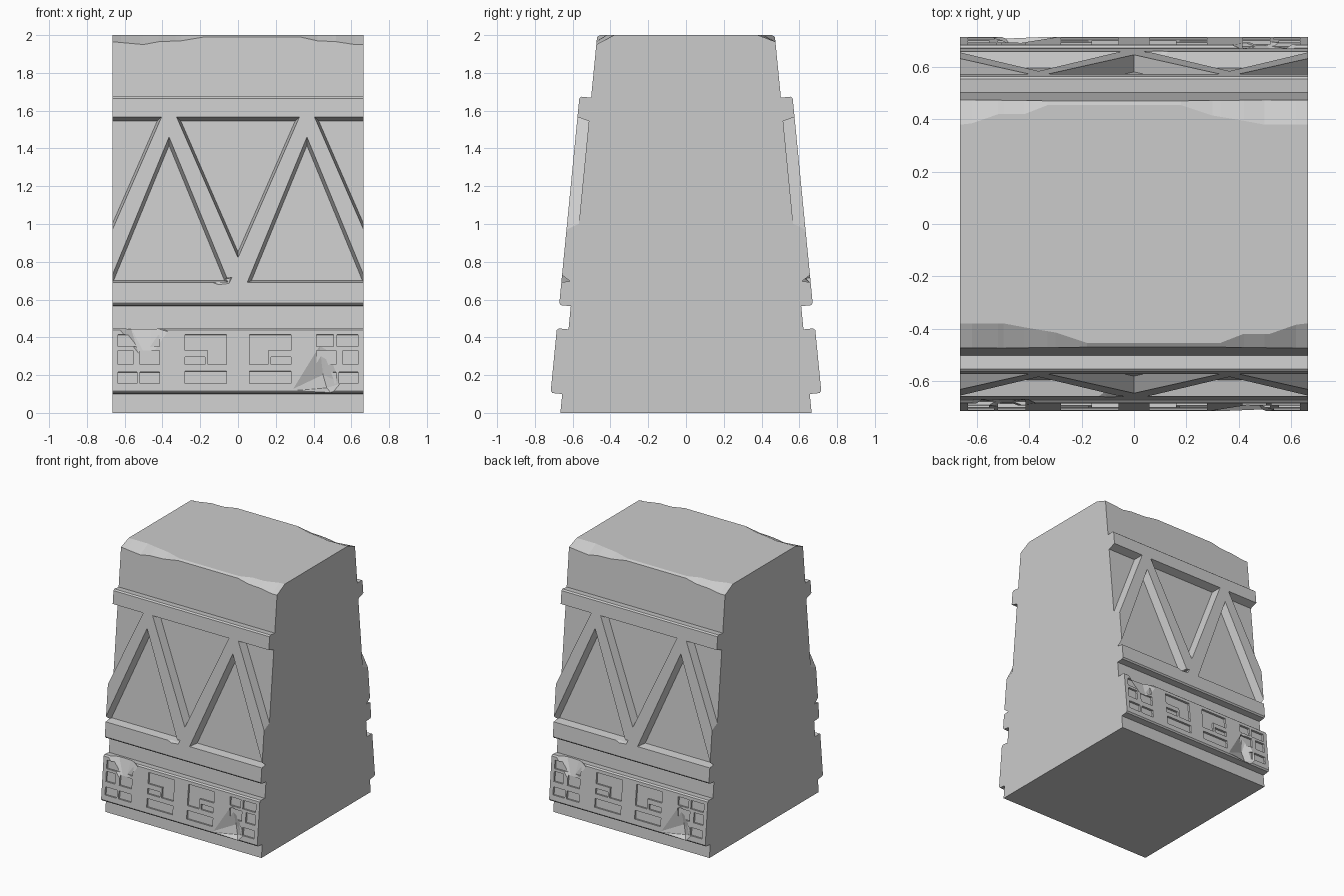
import bpy, bmesh, math
from mathutils import Matrix

if "Cube" in bpy.data.objects:
    bpy.data.objects.remove(bpy.data.objects["Cube"])

W, BASE, SLOPE = 0.665, 0.665, 0.0975   # half width, half depth at ground, lean of the faces
THICK = 0.062                           # how far the bands stand off the core
ANG = math.atan(SLOPE)


def on_face(x, z, o):
    """Point on the leaning front face, pushed outward by o."""
    return (x, -(BASE - SLOPE * z) - o * math.cos(ANG), z + o * math.sin(ANG))


def finish(bm, name):
    bmesh.ops.recalc_face_normals(bm, faces=bm.faces)
    me = bpy.data.meshes.new(name)
    bm.to_mesh(me)
    bm.free()
    ob = bpy.data.objects.new(name, me)
    bpy.context.collection.objects.link(ob)
    return ob


def loft(bm, rings):
    """Skin closed rings of equal length and cap both ends."""
    vs = [[bm.verts.new(p) for p in r] for r in rings]
    n = len(vs[0])
    for a, b in zip(vs, vs[1:]):
        for i in range(n):
            bm.faces.new((a[i], a[(i + 1) % n], b[(i + 1) % n], b[i]))
    bm.faces.new(vs[0])
    bm.faces.new(vs[-1])


def band(name, z0, z1):
    """Horizontal slab on the face with small chamfers on its outer edges."""
    c = 0.01
    prof = [(z0, 0), (z0, THICK - c), (z0 + c, THICK), (z1 - c, THICK), (z1, THICK - c), (z1, 0)]
    bm = bmesh.new()
    loft(bm, [[on_face(x, z, o) for z, o in prof] for x in (-W, W)])
    return finish(bm, name)


def hull(bm, pts):
    vs = [bm.verts.new(on_face(*p)) for p in pts]
    r = bmesh.ops.convex_hull(bm, input=vs)
    bad = [v for v in r["geom_interior"] if isinstance(v, bmesh.types.BMVert)]
    bmesh.ops.delete(bm, geom=bad, context='VERTS')


def cut(target, bm):
    cutter = finish(bm, "cutter")
    cutter.hide_render = True
    m = target.modifiers.new("cut", 'BOOLEAN')
    m.operation, m.solver, m.object = 'DIFFERENCE', 'EXACT', cutter
    dg = bpy.context.evaluated_depsgraph_get()
    me = bpy.data.meshes.new_from_object(target.evaluated_get(dg))
    target.modifiers.clear()
    target.data = me
    bpy.data.objects.remove(cutter)


def copy_to_back(ob):
    back = ob.copy()
    back.data = ob.data.copy()
    back.data.transform(Matrix.Rotation(math.pi, 4, 'Z'))
    back.name = "back_" + ob.name
    ob.name = "front_" + ob.name
    bpy.context.collection.objects.link(back)


# Core block: cross-sections along x, with worn top edges (x, depth of top edge, height of chip)
WEAR = [(-W, .38, 1.965), (-.5, .38, 1.95), (-.42, .395, 1.965), (-.3, .415, 1.97), (-.18, .455, 1.99),
        (.33, .455, 1.99), (.42, .42, 1.97), (.52, .42, 1.965), (.62, .385, 1.95), (W, .38, 1.95)]


def wear(x):
    for a, b in zip(WEAR, WEAR[1:]):
        if x <= b[0]:
            t = (x - a[0]) / (b[0] - a[0])
            return [a[i] + t * (b[i] - a[i]) for i in (1, 2)]
    return WEAR[-1][1:]


rings = []
for x in sorted({s * w[0] for w in WEAR for s in (1, -1)}):
    (yf, zf), (yb, zb) = wear(x), wear(-x)
    rings.append([(x, -BASE, 0), (x, -(BASE - SLOPE * zf), zf), (x, -yf, 2),
                  (x, yb, 2), (x, BASE - SLOPE * zb, zb), (x, BASE, 0)])
bm = bmesh.new()
loft(bm, rings)
finish(bm, "core_block")

# Upper truss panel: slab with tapered triangular openings
panel = band("truss_panel", 0.565, 1.669)
bm = bmesh.new()


def triangle(cx, half, z_base, z_tip):
    h = abs(z_tip - z_base)
    r = half * h / (half + math.hypot(half, h))
    cz = z_base + math.copysign(r, z_tip - z_base)
    rings = []
    for o in (-0.02, 0.1):
        s = 0.93 + 0.07 * o / THICK
        rings.append([on_face(cx + (x - cx) * s, cz + (z - cz) * s, o)
                      for x, z in ((cx - half, z_base), (cx + half, z_base), (cx, z_tip))])
    loft(bm, rings)


for cx in (-.73, 0, .73):
    triangle(cx, .325, 1.56, .815)
for cx in (-.365, .365):
    triangle(cx, .316, .685, 1.455)
cut(panel, bm)

# Chips on the panel edges
bm = bmesh.new()
hull(bm, [(.05, 1.68, .07), (.3, 1.68, .07), (.12, 1.66, .07), (.22, 1.655, .07),
          (.1, 1.68, .045), (.22, 1.68, .045)])
hull(bm, [(-.19, .70, .07), (-.03, .71, .07), (-.05, .67, .07), (-.1, .665, .07),
          (-.12, .70, .035), (-.04, .71, .035)])
cut(panel, bm)
copy_to_back(panel)

# Lower frieze: slab with shallow geometric recesses, mirrored left and right
frieze = band("frieze", 0.10, 0.442)


def rect(x0, x1, z0, z1):
    return [(x0, z0), (x1, z0), (x1, z1), (x0, z1)]


recesses = [
    [(.28, .408), (.06, .408), (.06, .25), (.16, .25), (.16, .325), (.28, .325)],
    rect(.175, .28, .25, .29), rect(.06, .28, .15, .215),
    rect(.415, .52, .15, .21), rect(.535, .635, .15, .21),
    rect(.415, .52, .25, .325), rect(.555, .635, .25, .325),
    rect(.415, .505, .345, .408), rect(.525, .635, .345, .408)]
bm = bmesh.new()
for shape in recesses:
    for s in (1, -1):
        loft(bm, [[on_face(s * x, z, o) for x, z in shape] for o in (THICK - .015, .1)])
cut(frieze, bm)

# Broken gouges in the frieze
R = THICK + .006
gouges = [
    [(-.65, .455, R), (-.38, .45, R), (-.36, .42, R), (-.47, .26, R), (-.52, .29, R),
     (-.57, .455, .015), (-.46, .455, .02), (-.49, .37, .04)],
    [(.27, .11, R), (.40, .18, R), (.43, .37, R), (.48, .34, R), (.55, .15, R), (.50, .09, R),
     (.45, .20, .02), (.47, .13, .025), (.38, .12, .045)]]
for g in gouges:
    bm = bmesh.new()
    hull(bm, g)
    cut(frieze, bm)
copy_to_back(frieze)
